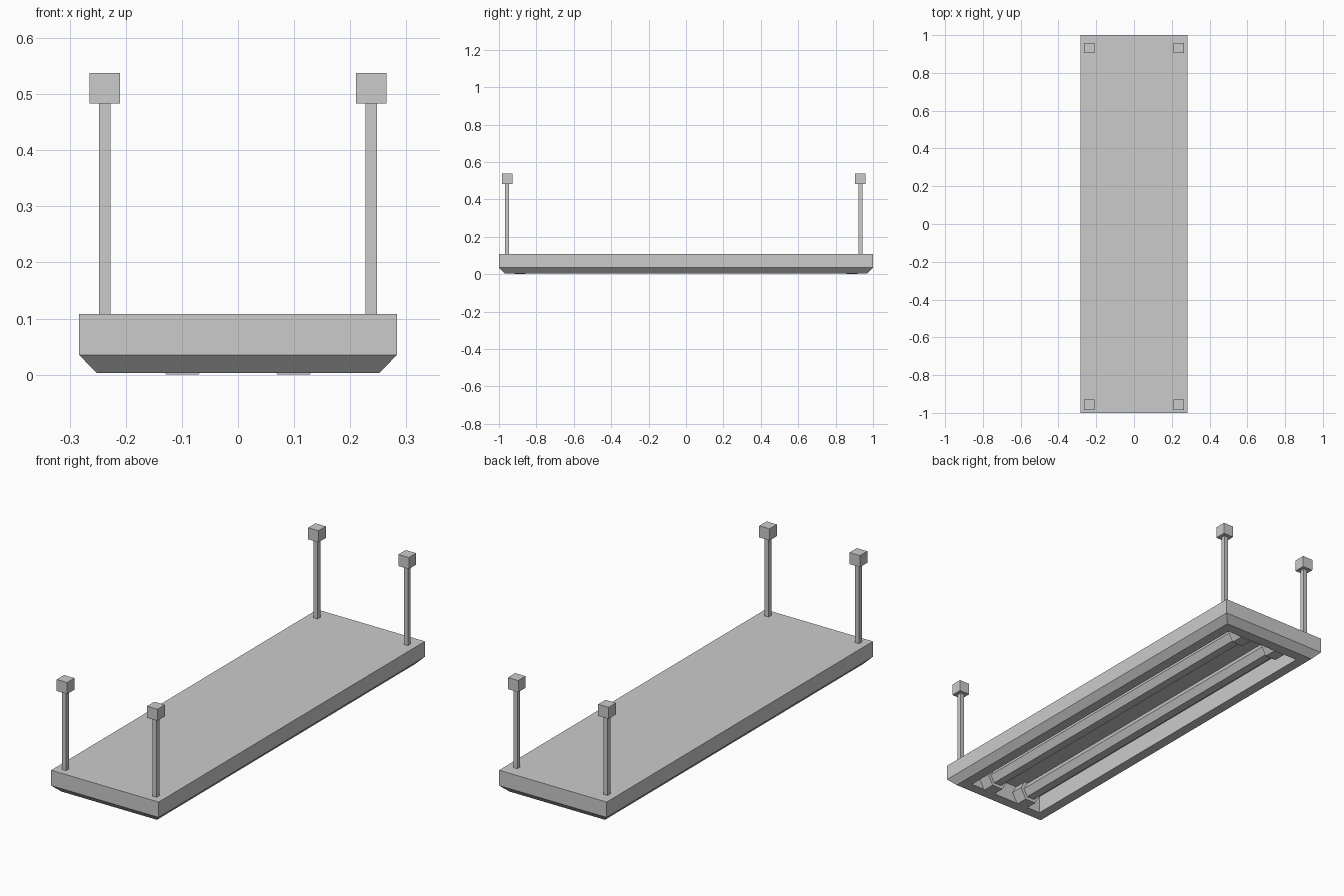
import bpy, bmesh, math
from mathutils import Matrix

cube = bpy.data.objects.get("Cube")
if cube:
    bpy.data.objects.remove(cube, do_unlink=True)

# Single grey paint
grey = bpy.data.materials.new("light grey")
grey.use_nodes = True
color = (0.6, 0.6, 0.6, 1)
grey.diffuse_color = color
grey.node_tree.nodes["Principled BSDF"].inputs["Base Color"].default_value = color


def add_object(name, bm):
    bmesh.ops.recalc_face_normals(bm, faces=bm.faces)
    mesh = bpy.data.meshes.new(name)
    bm.to_mesh(mesh)
    bm.free()
    mesh.materials.append(grey)
    obj = bpy.data.objects.new(name, mesh)
    bpy.context.collection.objects.link(obj)


def box(name, center, size):
    bm = bmesh.new()
    bmesh.ops.create_cube(bm, size=1, matrix=Matrix.Translation(center) @ Matrix.Diagonal((*size, 1)))
    add_object(name, bm)


def hex_bar(name, x, y, z, radius, length):
    # Six-sided bar along y with a flat underside
    bm = bmesh.new()
    bmesh.ops.create_cone(bm, cap_ends=True, segments=6, radius1=radius, radius2=radius, depth=length,
                          matrix=Matrix.Translation((x, y, z)) @ Matrix.Rotation(math.pi / 2, 4, 'X')
                          @ Matrix.Rotation(math.pi / 2, 4, 'Z'))
    add_object(name, bm)


# Housing: rectangular rings from the top, round the chamfered rim, into the recess
bm = bmesh.new()
rings = []
for hx, hy, z in ((0.283, 1.0, 0.108), (0.283, 1.0, 0.035), (0.252, 0.968, 0.003),
                  (0.203, 0.918, 0.003), (0.203, 0.918, 0.088)):
    rings.append([bm.verts.new((sx * hx, sy * hy, z))
                  for sx, sy in ((-1, -1), (1, -1), (1, 1), (-1, 1))])
for a, b in zip(rings, rings[1:]):
    for i in range(4):
        j = (i + 1) % 4
        bm.faces.new((a[i], a[j], b[j], b[i]))
bm.faces.new(rings[0])
bm.faces.new(rings[-1])
add_object("housing", bm)

# Lamp tubes with end sockets
apothem = 0.05
for side, sx in (("left", 1), ("right", -1)):
    hex_bar(f"{side}_tube", sx * 0.099, 0, apothem, 0.04, 1.8)
    for end, sy in (("front", -1), ("back", 1)):
        hex_bar(f"{side}_{end}_socket", sx * 0.099, sy * 0.888, apothem,
                apothem / math.cos(math.pi / 6), 0.06)

# Hanging rods with ceiling mounts
for side, x in (("left", 0.2375), ("right", -0.2375)):
    for end, y in (("front", -0.956), ("back", 0.932)):
        box(f"{side}_{end}_rod", (x, y, 0.296), (0.021, 0.021, 0.38))
        box(f"{side}_{end}_mount", (x, y, 0.5105), (0.055, 0.055, 0.055))
